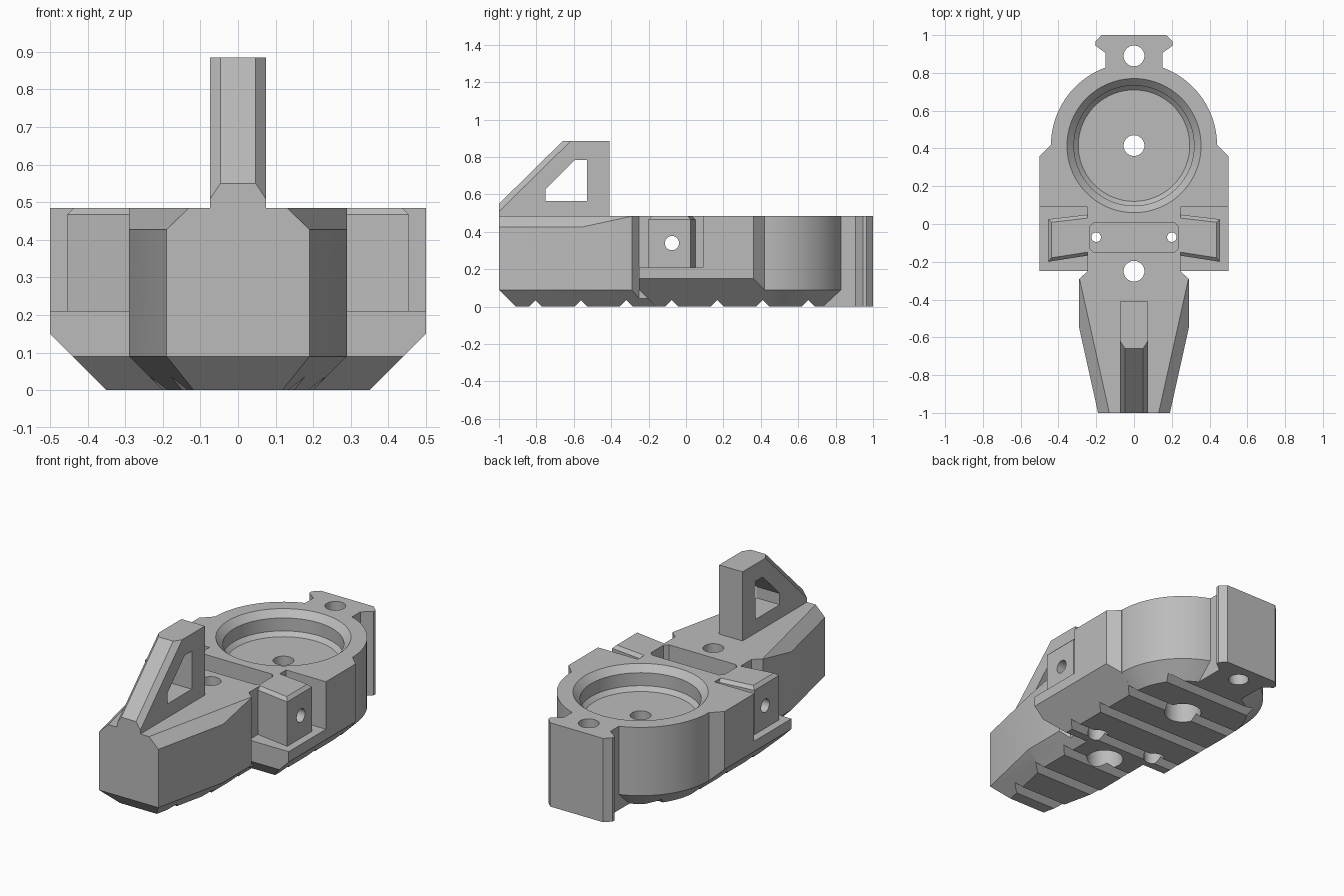
import bpy, bmesh, math
from mathutils import Vector, Matrix

if "Cube" in bpy.data.objects:
    bpy.data.objects.remove(bpy.data.objects["Cube"])

TOP = 0.485
RING_Y = 0.415

grey = bpy.data.materials.new("plain grey")
grey.use_nodes = True
grey.diffuse_color = (0.5, 0.5, 0.5, 1)
grey.node_tree.nodes["Principled BSDF"].inputs["Base Color"].default_value = (0.5, 0.5, 0.5, 1)


def to_object(bm, name):
    bmesh.ops.recalc_face_normals(bm, faces=bm.faces)
    mesh = bpy.data.meshes.new(name)
    bm.to_mesh(mesh)
    bm.free()
    mesh.materials.append(grey)
    ob = bpy.data.objects.new(name, mesh)
    bpy.context.collection.objects.link(ob)
    return ob


def mirrored(half):
    """Close a right-hand outline with its mirror image."""
    return half + [(-x, y) for x, y in reversed(half)]


def prism(points, low, high, axis="Z"):
    """Extrude an outline along Z, or a (y, z) outline along X."""
    bm = bmesh.new()
    place = (lambda p, h: (p[0], p[1], h)) if axis == "Z" else (lambda p, h: (h, p[0], p[1]))
    rings = [[bm.verts.new(place(p, h)) for p in points] for h in (low, high)]
    bm.faces.new(rings[0])
    bm.faces.new(rings[1])
    for i in range(len(points)):
        j = (i + 1) % len(points)
        bm.faces.new((rings[0][i], rings[0][j], rings[1][j], rings[1][i]))
    bmesh.ops.recalc_face_normals(bm, faces=bm.faces)
    return bm


def slice_off(bm, point, normal):
    """Remove everything on the normal's side and cap the cut."""
    cut = bmesh.ops.bisect_plane(bm, geom=bm.verts[:] + bm.edges[:] + bm.faces[:],
                                 plane_co=point, plane_no=normal, clear_outer=True)
    edges = [e for e in cut["geom_cut"] if isinstance(e, bmesh.types.BMEdge) and e.is_boundary]
    bmesh.ops.edgeloop_fill(bm, edges=edges)


def chamfer(bm, a, b, z, up):
    """45 degree chamfer outside the wall a-b, starting at height z."""
    out = Vector((b[1] - a[1], a[0] - b[0], 0)).normalized()
    centre = sum((v.co for v in bm.verts), Vector()) / len(bm.verts)
    if out.dot(Vector((a[0], a[1], 0)) - centre) < 0:
        out = -out
    slice_off(bm, (a[0], a[1], z), out + Vector((0, 0, up)))


def lathe(profile, name, matrix, segments=64):
    """Solid of revolution from (radius, height) pairs."""
    bm = bmesh.new()
    rings = []
    for r, z in profile:
        rings.append([bm.verts.new((r * math.cos(t), r * math.sin(t), z))
                      for t in (2 * math.pi * i / segments for i in range(segments))])
    for lower, upper in zip(rings, rings[1:]):
        for i in range(segments):
            j = (i + 1) % segments
            bm.faces.new((lower[i], lower[j], upper[j], upper[i]))
    bm.faces.new(rings[0])
    bm.faces.new(rings[-1])
    bm.transform(matrix)
    return to_object(bm, name)


def combine(target, tool, operation):
    """Apply a boolean and discard the tool."""
    mod = target.modifiers.new("join", "BOOLEAN")
    mod.operation, mod.object, mod.solver = operation, tool, "EXACT"
    bpy.context.view_layer.update()
    result = bpy.data.meshes.new_from_object(
        target.evaluated_get(bpy.context.evaluated_depsgraph_get()))
    target.modifiers.clear()
    target.data = result
    bpy.data.objects.remove(tool)


def at(x, y, z=0):
    return Matrix.Translation((x, y, z))


# Middle block with chamfered underside
middle = mirrored([(0.5, -0.25), (0.5, 0.36), (0.44, 0.42)])
bm = prism(middle, 0, TOP)
for s in (1, -1):
    chamfer(bm, (s * 0.5, -0.25), (s * 0.5, 0.36), 0.15, -1)
chamfer(bm, (-0.5, -0.25), (0.5, -0.25), 0.09, -1)
body = to_object(bm, "mount_body")

# Round rear housing
combine(body, lathe([(0.35, 0), (0.44, 0.09), (0.44, TOP)], "housing", at(0, RING_Y), 96), "UNION")

# Side pockets, each with a tapered clip block inside
for s in (1, -1):
    pocket = [(s * 0.245, -0.3), (s * 0.6, -0.3), (s * 0.6, 0.09), (s * 0.245, 0.09)]
    combine(body, to_object(prism(pocket, 0.21, 0.6), "pocket"), "DIFFERENCE")
for s in (1, -1):
    clip = [(s * 0.2, -0.16), (s * 0.455, -0.2), (s * 0.455, 0.025), (s * 0.2, 0.055)]
    bm = prism(clip, 0.18, TOP)
    for i in range(3):
        chamfer(bm, clip[i], clip[i + 1], 0.467, 1)
    combine(body, to_object(bm, "clip"), "UNION")

# Tapered nose
nose = mirrored([(0.19, -1), (0.29, -0.55), (0.29, -0.29), (0.245, -0.25), (0.245, -0.15)])
bm = prism(nose, 0, TOP)
chamfer(bm, (-0.19, -1), (0.19, -1), 0.09, -1)
for s in (1, -1):
    chamfer(bm, (s * 0.19, -1), (s * 0.29, -0.55), 0.09, -1)
    chamfer(bm, (s * 0.29, -0.55), (s * 0.29, -0.29), 0.09, -1)
    chamfer(bm, (s * 0.19, -1), (s * 0.29, -0.55), 0.427, 1)
combine(body, to_object(bm, "nose"), "UNION")

# Rear tab with flared end
tab = mirrored([(0.15, 0.7), (0.15, 0.905), (0.205, 0.945), (0.205, 0.965), (0.17, 1)])
combine(body, to_object(prism(tab, 0, TOP), "tab"), "UNION")

# Upright fin with bevelled slope and window
fin = [(-1, 0.45), (-1, 0.55), (-0.66, 0.885), (-0.41, 0.885), (-0.41, 0.45)]
bm = prism(fin, -0.075, 0.075, "X")
for s in (1, -1):
    start = Vector((s * 0.047, -1, 0.55))
    normal = Vector((0, 0.34, 0.335)).cross(Vector((s * 0.075, -1, 0.508)) - start)
    slice_off(bm, start, normal if normal.z > 0 else -normal)
combine(body, to_object(bm, "fin"), "UNION")
window = [(-0.75, 0.565), (-0.53, 0.565), (-0.53, 0.785), (-0.595, 0.785), (-0.75, 0.63)]
combine(body, to_object(prism(window, -0.2, 0.2, "X"), "window"), "DIFFERENCE")

# Round basin with chamfered rim and floor
basin = [(0.295, 0.35), (0.318, 0.373), (0.318, 0.448), (0.355, TOP), (0.355, 0.6)]
combine(body, lathe(basin, "basin", at(0, RING_Y), 96), "DIFFERENCE")

# Central recess
recess = mirrored([(0.215, -0.15), (0.235, -0.13), (0.235, -0.015), (0.215, 0.005)])
combine(body, to_object(prism(recess, 0.28, 0.6), "recess"), "DIFFERENCE")

# Vertical holes, most counterbored from below
for x, y, r, bore in ((0, 0.89, 0.055, 0.055), (0, RING_Y, 0.055, 0.1), (0, -0.25, 0.055, 0.1),
                      (0.2, -0.07, 0.025, 0.055), (-0.2, -0.07, 0.025, 0.055)):
    profile = [(bore, -0.1), (bore, 0.12), (r, 0.121), (r, 0.6)]
    combine(body, lathe(profile, "hole", at(x, y), 40), "DIFFERENCE")

# Cross pin hole
sideways = at(0, -0.075, 0.34) @ Matrix.Rotation(math.pi / 2, 4, "Y")
combine(body, lathe([(0.038, -0.7), (0.038, 0.7)], "pin_hole", sideways, 32), "DIFFERENCE")

# Grip grooves across the underside
for i in range(7):
    y = -0.805 + i * 0.243
    groove = [(y - 0.055, -0.02), (y + 0.055, -0.02), (y, 0.035)]
    combine(body, to_object(prism(groove, -0.7, 0.7, "X"), "groove"), "DIFFERENCE")

bpy.context.view_layer.objects.active = body
body.select_set(True)
bpy.ops.object.shade_smooth_by_angle(angle=math.radians(25))
